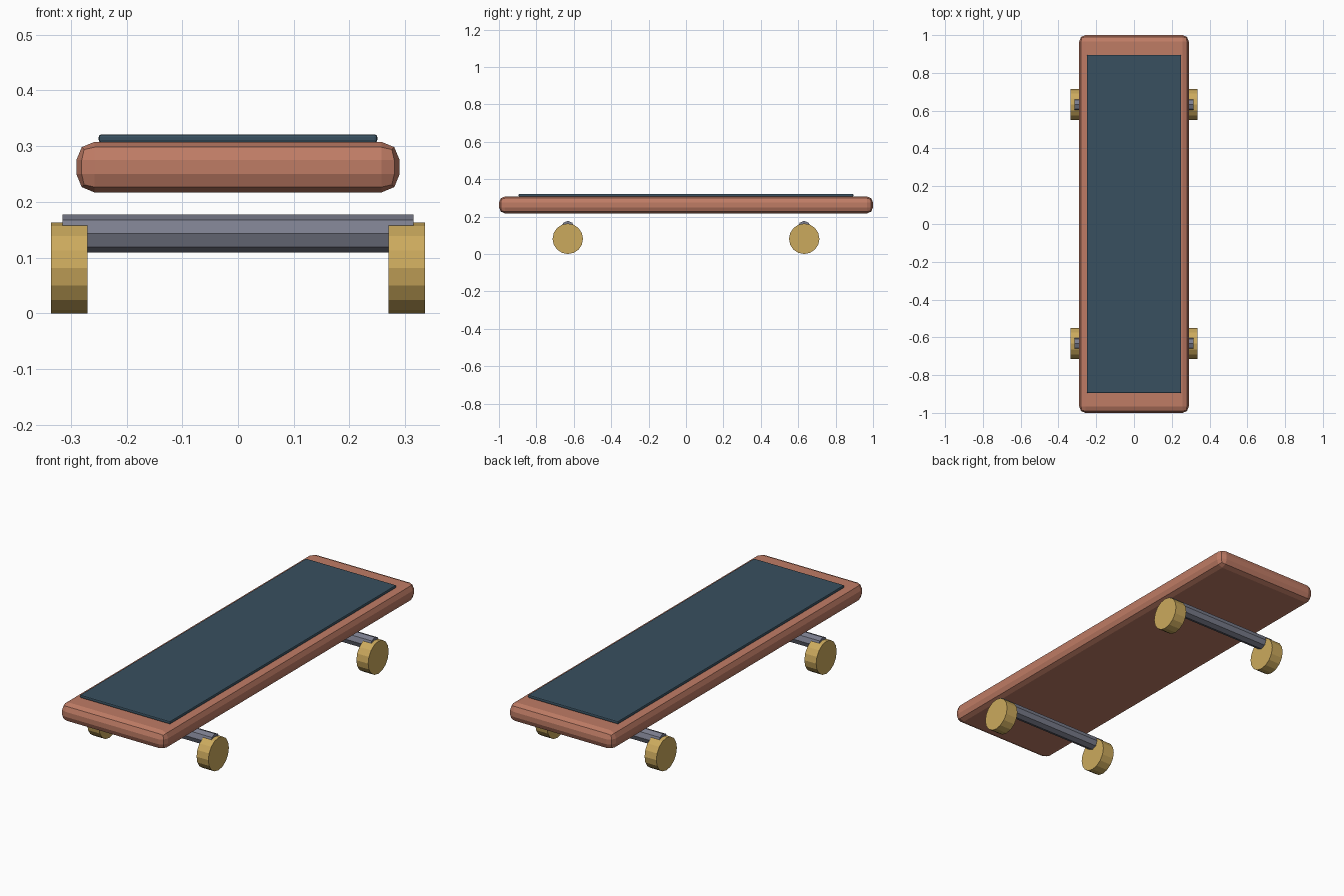
import bpy
from math import pi

if "Cube" in bpy.data.objects:
    bpy.data.objects.remove(bpy.data.objects["Cube"])


def material(name, rgb):
    m = bpy.data.materials.new(name)
    m.diffuse_color = (*rgb, 1)
    m.use_nodes = True
    m.node_tree.nodes["Principled BSDF"].inputs["Base Color"].default_value = m.diffuse_color
    return m


WOOD = material("wood", (0.52, 0.20, 0.13))
GRIP = material("grip", (0.04, 0.08, 0.115))
METAL = material("metal", (0.20, 0.21, 0.27))
RUBBER = material("wheel_yellow", (0.60, 0.40, 0.11))


def box(name, size, z, bevel, segments, mat):
    bpy.ops.mesh.primitive_cube_add(size=1, location=(0, 0, z))
    ob = bpy.context.object
    ob.name = name
    ob.scale = size
    bpy.ops.object.transform_apply(location=False, rotation=False, scale=True)
    b = ob.modifiers.new("rounded_edges", 'BEVEL')
    b.width = bevel
    b.segments = segments
    ob.data.materials.append(mat)


def x_cylinder(name, sides, radius, length, loc, mat):
    # vertices point straight up and down
    bpy.ops.mesh.primitive_cylinder_add(vertices=sides, radius=radius, depth=length,
                                        location=loc, rotation=(0, pi / 2, 0))
    ob = bpy.context.object
    ob.name = name
    ob.data.materials.append(mat)


# Deck and grip sheet
box("deck", (0.58, 2.0, 0.091), 0.2625, 0.033, 2, WOOD)
box("grip_sheet", (0.50, 1.79, 0.015), 0.3138, 0.005, 2, GRIP)

# Axles with a wheel at each end
for end, y in (("front", -0.632), ("back", 0.632)):
    x_cylinder(end + "_axle", 8, 0.034, 0.63, (0, y, 0.1435), METAL)
    for side, s in (("left", -1), ("right", 1)):
        x_cylinder(f"{end}_{side}_wheel", 16, 0.0815, 0.065,
                   (s * 0.3025, y, 0.0815), RUBBER)
